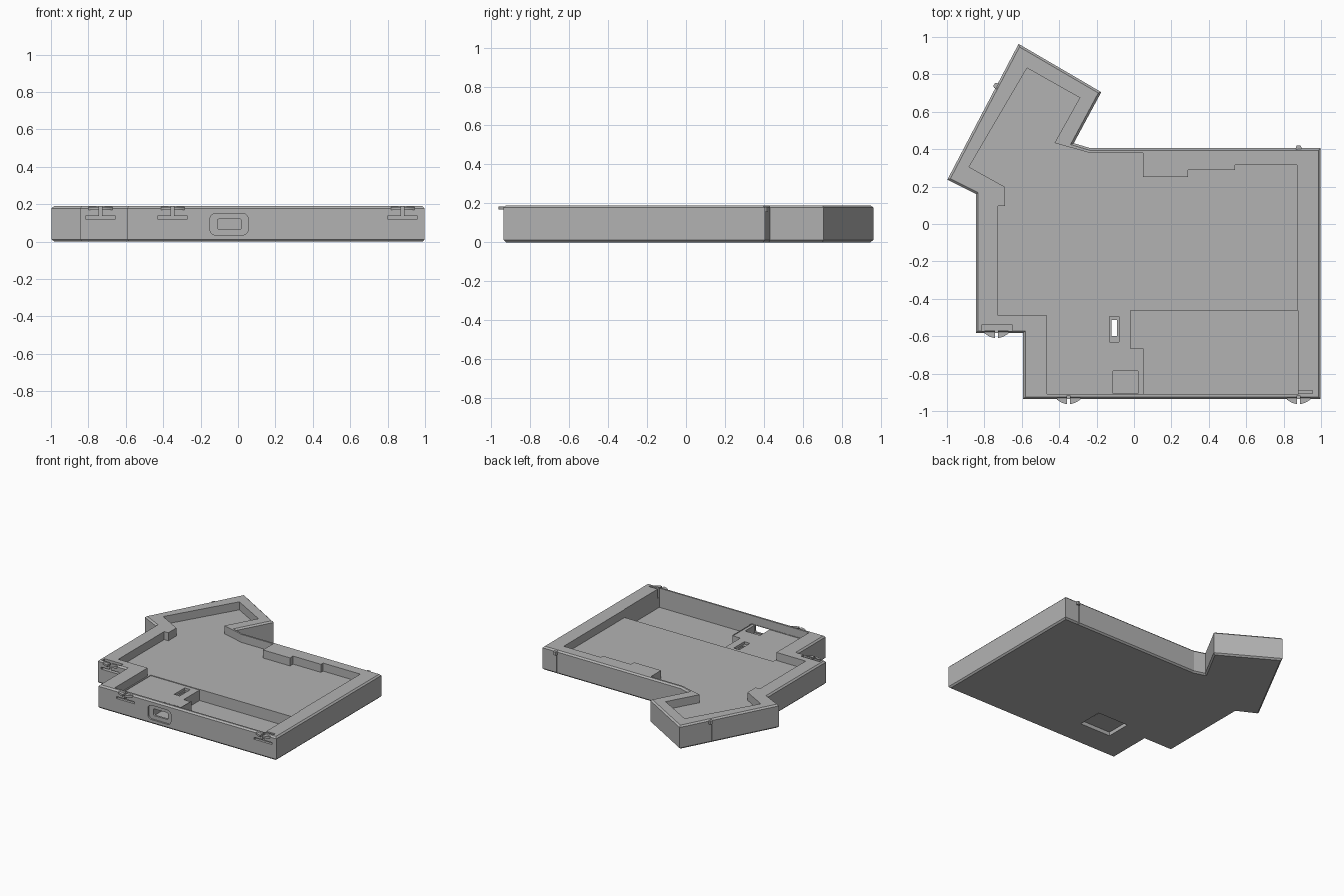
import bpy, bmesh, math
from mathutils import Matrix

cube = bpy.data.objects.get("Cube")
if cube:
    bpy.data.objects.remove(cube, do_unlink=True)

grey = bpy.data.materials.new("plain grey")
grey.use_nodes = True
GREY = (0.45, 0.45, 0.45, 1)
grey.diffuse_color = GREY
grey.node_tree.nodes["Principled BSDF"].inputs["Base Color"].default_value = GREY

HEIGHT = 0.19
FRONT = Matrix.Rotation(math.pi / 2, 4, 'X')   # turns a plan shape to face the front


def prism(name, pts, z0, z1, matrix=None, chamfer=0):
    """Extrude a closed outline from z0 to z1."""
    bm = bmesh.new()
    base = bm.faces.new([bm.verts.new((x, y, z0)) for x, y in pts])
    up = bmesh.ops.extrude_face_region(bm, geom=[base])["geom"]
    for v in up:
        if isinstance(v, bmesh.types.BMVert):
            v.co.z = z1
    bmesh.ops.recalc_face_normals(bm, faces=bm.faces)
    if chamfer:
        rims = [e for e in bm.edges if abs(e.verts[0].co.z - e.verts[1].co.z) < 1e-6]
        bmesh.ops.bevel(bm, geom=rims, offset=chamfer, segments=1, affect='EDGES')
    if matrix:
        bm.transform(matrix)
    mesh = bpy.data.meshes.new(name)
    bm.to_mesh(mesh)
    bm.free()
    mesh.materials.append(grey)
    ob = bpy.data.objects.new(name, mesh)
    bpy.context.collection.objects.link(ob)
    return ob


def rect(x0, x1, y0, y1):
    return [(x0, y0), (x1, y0), (x1, y1), (x0, y1)]


def round_rect(x0, x1, y0, y1, r):
    pts = []
    corners = [(x1 - r, y1 - r), (x0 + r, y1 - r), (x0 + r, y0 + r), (x1 - r, y0 + r)]
    for i, (cx, cy) in enumerate(corners):
        for k in range(5):
            a = math.pi / 2 * (i + k / 4)
            pts.append((cx + r * math.cos(a), cy + r * math.sin(a)))
    return pts


def cut(target, pts, z0, z1=0.5, matrix=None):
    """Carve an extruded outline out of the target."""
    cutter = prism("cutter", pts, z0, z1, matrix)
    cutter.hide_render = True
    mod = target.modifiers.new("cut", 'BOOLEAN')
    mod.operation, mod.solver, mod.object = 'DIFFERENCE', 'EXACT', cutter
    bpy.context.view_layer.objects.active = target
    bpy.ops.object.modifier_apply(modifier=mod.name)
    bpy.data.objects.remove(cutter, do_unlink=True)


# Outer shell
outline = [(-0.593, -0.936), (0.998, -0.936), (0.998, 0.406), (-0.235, 0.406),
           (-0.322, 0.432), (-0.175, 0.705), (-0.617, 0.963), (-0.998, 0.237),
           (-0.845, 0.16), (-0.845, -0.583), (-0.593, -0.583)]
case = prism("case_tray", outline, 0, HEIGHT, chamfer=0.012)

# Shallow main tray
tray = [(-0.465, -0.909), (-0.465, -0.49), (-0.727, -0.49), (-0.727, 0.096),
        (-0.69, 0.096), (-0.69, 0.198), (-0.882, 0.305), (-0.572, 0.834),
        (-0.29, 0.675), (-0.425, 0.433), (-0.235, 0.38), (0.048, 0.38),
        (0.048, 0.25), (0.29, 0.25), (0.29, 0.289), (0.54, 0.289),
        (0.54, 0.316), (0.872, 0.316), (0.872, -0.909)]
cut(case, tray, 0.125)

# Deep front compartment beside the board mount, and the mount's slight step
cut(case, [(-0.02, -0.462), (0.876, -0.462), (0.876, -0.911), (0.05, -0.911),
           (0.05, -0.665), (-0.02, -0.665)], 0.035)
cut(case, rect(-0.455, 0.045, -0.907, -0.464), 0.12)

# Connector bay and its opening through the front wall
cut(case, rect(-0.112, 0.022, -0.905, -0.785), 0.06)
cut(case, round_rect(-0.15, 0.055, 0.035, 0.15, 0.03), 0.922, 1.0, FRONT)
cut(case, round_rect(-0.11, 0.018, 0.066, 0.12, 0.008), 0.85, 1.0, FRONT)

# Switch slot with its countersink, and the shallow underside recess
cut(case, rect(-0.13, -0.08, -0.63, -0.495), 0.1)
cut(case, rect(-0.36, -0.085, -0.71, -0.505), -0.1, 0.03)
cut(case, rect(-0.12, -0.09, -0.6, -0.512), -0.1, 0.3)

# Relief pockets behind two of the clips
cut(case, rect(-0.815, -0.65, -0.572, -0.54), 0.12)
cut(case, rect(0.86, 0.955, -0.907, -0.89), 0.115)

# Front clips: T-shaped slits and split curved lips
for label, cx, wall in (("left", 0.88, -0.936), ("middle", -0.35, -0.936),
                        ("right", -0.735, -0.583)):
    cut(case, rect(cx - 0.08, cx + 0.08, wall - 0.05, wall + 0.02), 0.122, 0.138)
    cut(case, rect(cx - 0.008, cx + 0.008, wall - 0.05, wall + 0.02), 0.13)
    for side in (-1, 1):
        lip = [(cx + side * 0.008, wall + 0.014)]
        for k in range(7):
            s = 0.008 + 0.055 * k / 6
            lip.append((cx + side * s, wall - 0.027 * (1 - (s / 0.066) ** 2)))
        lip.append((cx + side * 0.063, wall + 0.014))
        prism(f"{label}_clip_lip", lip, 0.168, 0.184)

# Rear catches: a thin vertical groove with a small nub at the top
arm = math.atan2(0.726, 0.381)
for label, x, y, turn in (("back", 0.88, 0.406, 0), ("arm", -0.735, 0.738, arm)):
    place = Matrix.Translation((x, y, 0)) @ Matrix.Rotation(turn, 4, 'Z')
    cut(case, rect(-0.014, -0.006, -0.008, 0.05), -0.1, 0.3, place)
    nub = [(-0.015, -0.01), (0.015, -0.01), (0.015, 0.006), (0.008, 0.015),
           (-0.008, 0.015), (-0.015, 0.006)]
    prism(f"{label}_catch_nub", nub, 0.155, 0.182, place)
